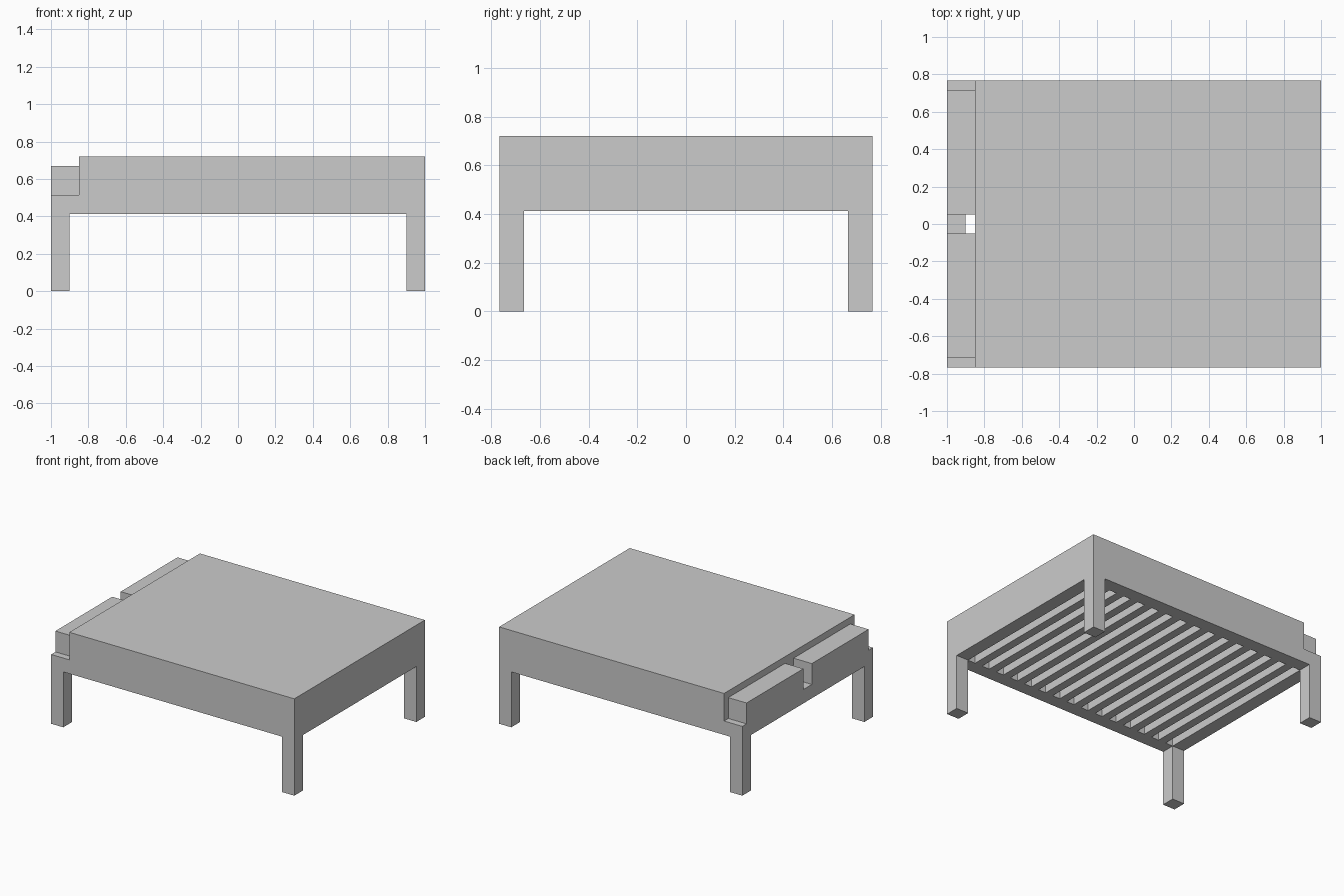
import bpy

if "Cube" in bpy.data.objects:
    bpy.data.objects.remove(bpy.data.objects["Cube"])

X, Y = 1.0, 0.767            # half length and half width
RAIL = 0.1                   # rail and leg thickness
Z_LEG, Z_FRAME, Z_PILLOW, Z_TOP = 0.412, 0.515, 0.67, 0.72
SLATS = 14


def box(name, x0, x1, y0, y1, z0, z1):
    bpy.ops.mesh.primitive_cube_add(
        size=1, location=((x0 + x1) / 2, (y0 + y1) / 2, (z0 + z1) / 2))
    ob = bpy.context.object
    ob.name = name
    ob.scale = (x1 - x0, y1 - y0, z1 - z0)
    bpy.ops.object.transform_apply(location=True, rotation=False, scale=True)
    return ob


def mirror(ob, x=False, y=True):
    # Geometry is baked in world space, so the object origin is moved to the centre
    mod = ob.modifiers.new("mirror", 'MIRROR')
    mod.use_axis = (x, y, False)
    return ob


# Legs
mirror(box("legs", X - RAIL, X, Y - RAIL, Y, 0, Z_LEG), x=True)

# Frame rails
mirror(box("side_rails", -X, X, Y - RAIL, Y, Z_LEG, Z_FRAME))
mirror(box("end_rails", X - RAIL, X, RAIL - Y, Y - RAIL, Z_LEG, Z_FRAME),
       x=True, y=False)

# Slats across the width, with equal slats and gaps
w = 2 * (X - RAIL) / (2 * SLATS + 1)
for i in range(SLATS):
    x0 = -X + RAIL + w * (2 * i + 1)
    box(f"slat_{i + 1}", x0, x0 + w, RAIL - Y, Y - RAIL, Z_LEG, Z_FRAME)

# Mattress, stopping short of the head end
box("mattress", -X + 0.15, X, -Y, Y, Z_FRAME, Z_TOP)

# Pair of pillows at the head end
mirror(box("pillows", -X, -X + 0.15, 0.05, Y - 0.05, Z_FRAME, Z_PILLOW))
